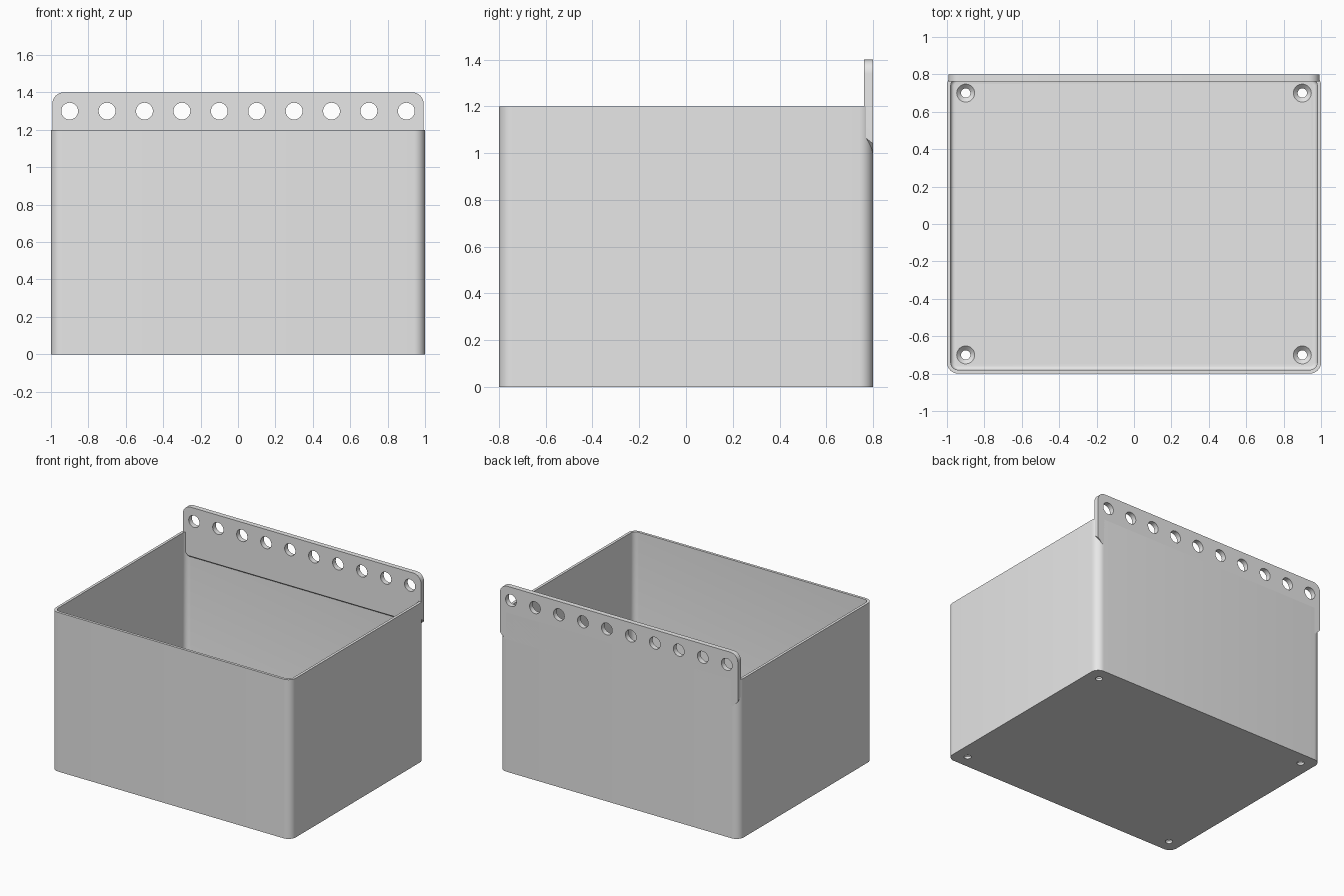
import bpy
import bmesh
from math import cos, sin, pi, radians
from mathutils import Matrix

cube = bpy.data.objects.get("Cube")
if cube:
    bpy.data.objects.remove(cube, do_unlink=True)

WIDTH, DEPTH, HEIGHT = 2.0, 1.6, 1.2
WALL, FLOOR, CORNER = 0.02, 0.04, 0.06

grey = bpy.data.materials.new("plain grey")
grey.use_nodes = True
grey.diffuse_color = (0.8, 0.8, 0.8, 1)
grey.node_tree.nodes["Principled BSDF"].inputs["Base Color"].default_value = (0.8, 0.8, 0.8, 1)


def make_object(name, bm):
    bmesh.ops.recalc_face_normals(bm, faces=bm.faces[:])
    mesh = bpy.data.meshes.new(name)
    bm.to_mesh(mesh)
    bm.free()
    mesh.materials.append(grey)
    obj = bpy.data.objects.new(name, mesh)
    bpy.context.collection.objects.link(obj)
    return obj


def arc(cx, cy, radius, start, steps=8):
    """Quarter circle, counter-clockwise from the start angle."""
    angles = [start + pi / 2 * i / steps for i in range(steps + 1)]
    return [(cx + radius * cos(a), cy + radius * sin(a)) for a in angles]


def rounded_ring(bm, inset, z):
    """Rounded rectangle of vertices, inset from the outer wall."""
    r = CORNER - inset
    x, y = WIDTH / 2 - CORNER, DEPTH / 2 - CORNER
    points = []
    for i, (sx, sy) in enumerate([(1, 1), (-1, 1), (-1, -1), (1, -1)]):
        points += arc(sx * x, sy * y, r, i * pi / 2)
    return [bm.verts.new((px, py, z)) for px, py in points]


def bridge(bm, a, b):
    n = len(a)
    for i in range(n):
        bm.faces.new((a[i], a[(i + 1) % n], b[(i + 1) % n], b[i]))


def cut(obj, cutter):
    """Subtract the cutter for good and discard it."""
    cutter.hide_render = True
    mod = obj.modifiers.new("holes", "BOOLEAN")
    mod.operation, mod.solver, mod.object = "DIFFERENCE", "EXACT", cutter
    bpy.context.view_layer.objects.active = obj
    bpy.ops.object.modifier_apply(modifier=mod.name)
    bpy.data.objects.remove(cutter, do_unlink=True)


def add_cone(bm, bottom, top, length, matrix):
    bmesh.ops.create_cone(bm, cap_ends=True, segments=32, radius1=bottom,
                          radius2=top, depth=length, matrix=matrix)


# Open box: outer wall, rim, inner wall and a filleted floor
bm = bmesh.new()
fillet = 0.02
sections = [(0, 0), (0, HEIGHT), (WALL, HEIGHT)]
for i in range(5):
    a = pi / 2 * i / 4
    sections.append((WALL + fillet * (1 - cos(a)), FLOOR + fillet * (1 - sin(a))))
rings = [rounded_ring(bm, inset, z) for inset, z in sections]
for lower, upper in zip(rings, rings[1:]):
    bridge(bm, lower, upper)
bm.faces.new(rings[0])
bm.faces.new(rings[-1])
box = make_object("box", bm)

# Countersunk screw holes in the floor corners
shafts, sinks = bmesh.new(), bmesh.new()
for x in (-0.9, 0.9):
    for y in (-0.7, 0.7):
        add_cone(shafts, 0.025, 0.025, 0.2, Matrix.Translation((x, y, 0)))
        add_cone(sinks, 0.02, 0.05, 0.03, Matrix.Translation((x, y, FLOOR - 0.013)))
cut(box, make_object("screw_shafts", shafts))
cut(box, make_object("countersinks", sinks))

# Hanging plate: rounded top corners, chamfered ends and a sloped underside
bm = bmesh.new()
half, top, base, chamfer, slope = 0.992, 1.4, 1.0, 0.04, 0.03
outline = arc(half - CORNER, top - CORNER, CORNER, 0)
outline += arc(CORNER - half, top - CORNER, CORNER, pi / 2)
outline += [(-half, base + chamfer), (chamfer - half, base),
            (half - chamfer, base), (half, base + chamfer)]
back = [bm.verts.new((x, DEPTH / 2, z)) for x, z in outline]
front = [bm.verts.new((x, DEPTH / 2 - 0.038, z + (slope if z < HEIGHT else 0)))
         for x, z in outline]
bridge(bm, back, front)
bm.faces.new(back)
bm.faces.new(front)
plate = make_object("hanging_plate", bm)

# Row of hanging holes
holes = bmesh.new()
for i in range(10):
    add_cone(holes, 0.045, 0.045, 0.2,
             Matrix.Translation((-0.9 + 0.2 * i, DEPTH / 2, 1.3)) @ Matrix.Rotation(pi / 2, 4, "X"))
cut(plate, make_object("hanging_holes", holes))

# Smooth the rounded parts, keep edges sharp
for obj in (box, plate):
    bpy.ops.object.select_all(action="DESELECT")
    obj.select_set(True)
    bpy.context.view_layer.objects.active = obj
    bpy.ops.object.shade_smooth_by_angle(angle=radians(30))
